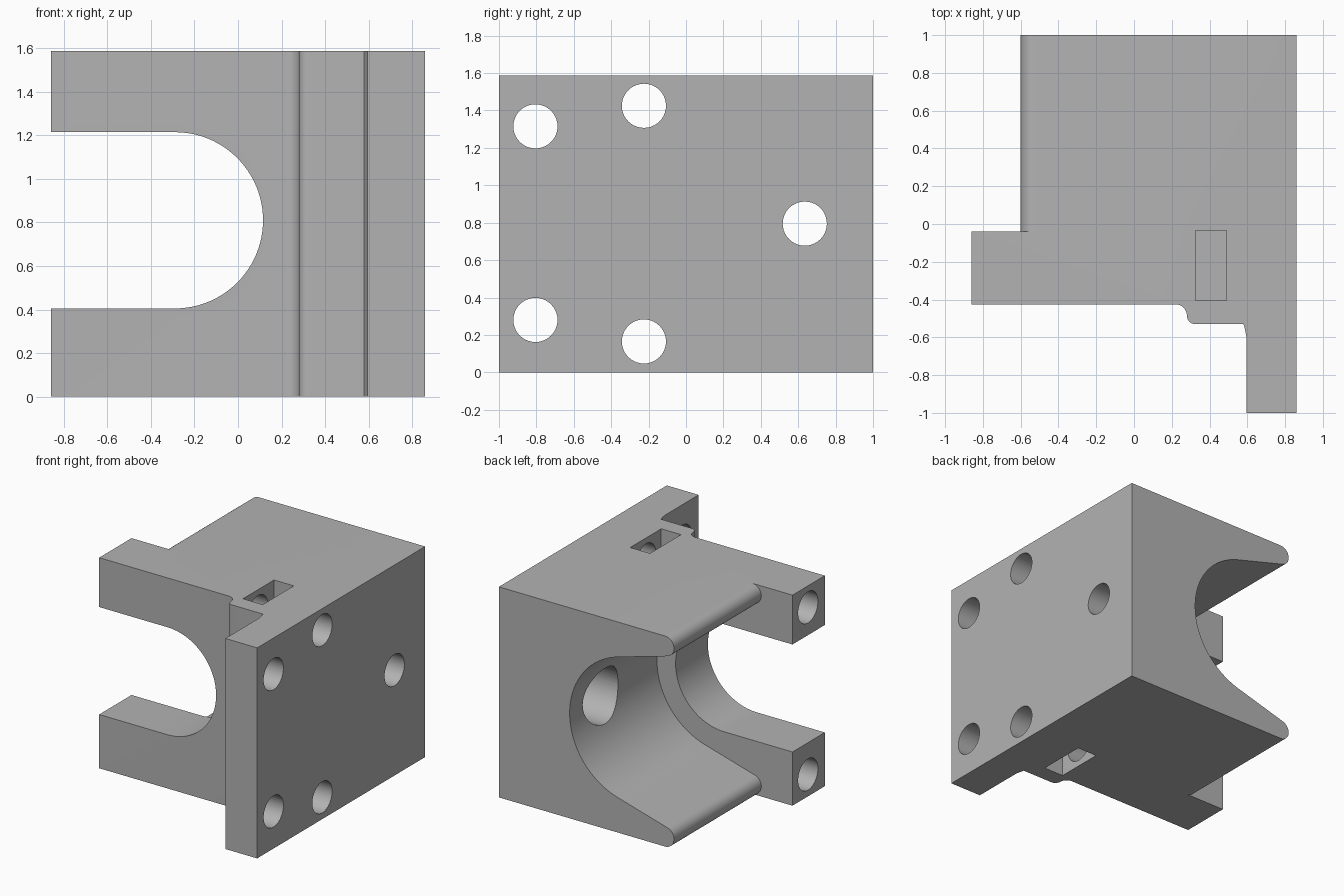
import bpy, bmesh, math
from mathutils import Matrix, Vector

cube = bpy.data.objects.get("Cube")
if cube:
    bpy.data.objects.remove(cube, do_unlink=True)

HEIGHT = 1.587
MID = HEIGHT / 2

grey = bpy.data.materials.new("plain_grey")
grey.use_nodes = True
grey.diffuse_color = (0.45, 0.45, 0.45, 1)
grey.node_tree.nodes["Principled BSDF"].inputs["Base Color"].default_value = grey.diffuse_color


def arc(cx, cy, r, start, end, steps):
    angles = [math.radians(start + (end - start) * i / steps) for i in range(steps + 1)]
    return [(cx + r * math.cos(a), cy + r * math.sin(a)) for a in angles]


def prism(name, points, axis, low, high):
    """Extrude a 2D profile along the named axis."""
    place = {"x": lambda p: (low, p[0], p[1]),
             "y": lambda p: (p[0], low, p[1]),
             "z": lambda p: (p[0], p[1], low)}[axis]
    bm = bmesh.new()
    face = bm.faces.new([bm.verts.new(place(p)) for p in points])
    out = bmesh.ops.extrude_face_region(bm, geom=[face])
    step = Vector([high - low if axis == a else 0 for a in "xyz"])
    bmesh.ops.translate(bm, vec=step, verts=[v for v in out["geom"] if isinstance(v, bmesh.types.BMVert)])
    bmesh.ops.recalc_face_normals(bm, faces=bm.faces)
    mesh = bpy.data.meshes.new(name)
    bm.to_mesh(mesh)
    bm.free()
    mesh.materials.append(grey)
    obj = bpy.data.objects.new(name, mesh)
    bpy.context.collection.objects.link(obj)
    return obj


def rect(x0, x1, y0, y1):
    return [(x0, y0), (x1, y0), (x1, y1), (x0, y1)]


def cut(body, cutter):
    """Subtract the cutter, keep the result and drop the cutter."""
    mod = body.modifiers.new("cut", "BOOLEAN")
    mod.operation = "DIFFERENCE"
    mod.solver = "EXACT"
    mod.object = cutter
    bpy.context.view_layer.update()
    graph = bpy.context.evaluated_depsgraph_get()
    mesh = bpy.data.meshes.new_from_object(body.evaluated_get(graph))
    body.modifiers.clear()
    body.data = mesh
    bpy.data.objects.remove(cutter, do_unlink=True)


# Block with mounting flange, drawn as a plan outline
outline = [(-0.86, -0.425)]
outline += arc(0.22, -0.485, 0.06, 90, 0, 8)
outline += arc(0.325, -0.485, 0.045, 180, 270, 8)[1:]
outline += [(0.58, -0.53), (0.588, -0.56), (0.595, -0.6), (0.595, -1), (0.86, -1), (0.86, 1), (-0.86, 1)]
body = prism("bracket_body", outline, "z", 0, HEIGHT)

# Flared round cradle at the back, with rounded lips
lip = 0.075
upper = [(-1, 1), (-0.525, 1)]
upper += arc(-0.525, MID - lip, lip, 90, 255, 16)
upper += arc(-0.28, 0, 0.55, 75, 0, 24)
lower = [(x, -z) for x, z in reversed(upper[:-1])]
cradle = [(x, z + MID) for x, z in upper + lower]
cut(body, prism("cradle_cutter", cradle, "y", -0.04, 1.2))

# Open slot between the two front arms
slot = [(-1, 1.215)] + arc(-0.29, 0.81, 0.405, 90, -90, 48) + [(-1, 0.405)]
cut(body, prism("slot_cutter", slot, "y", -0.7, 0.1))

# Nut pockets in the top and bottom
for low, high in ((1.23, 1.8), (-0.2, 0.36)):
    cut(body, prism("pocket_cutter", rect(0.325, 0.49, -0.405, -0.035), "z", low, high))

# Bolt holes along x
for y, z in ((-0.805, 1.315), (-0.805, 0.28), (-0.225, 1.425), (-0.225, 0.165), (0.635, 0.795)):
    cut(body, prism("hole_cutter", arc(y, z, 0.118, 0, 360, 40)[:-1], "x", -1, 1))

# Wide recess for the bolt head inside the cradle
cut(body, prism("recess_cutter", arc(0.635, 0.795, 0.21, 0, 360, 48)[:-1], "x", -0.2, 0.6))

bpy.ops.object.select_all(action="DESELECT")
body.select_set(True)
bpy.context.view_layer.objects.active = body
bpy.ops.object.shade_smooth_by_angle(angle=math.radians(30))
